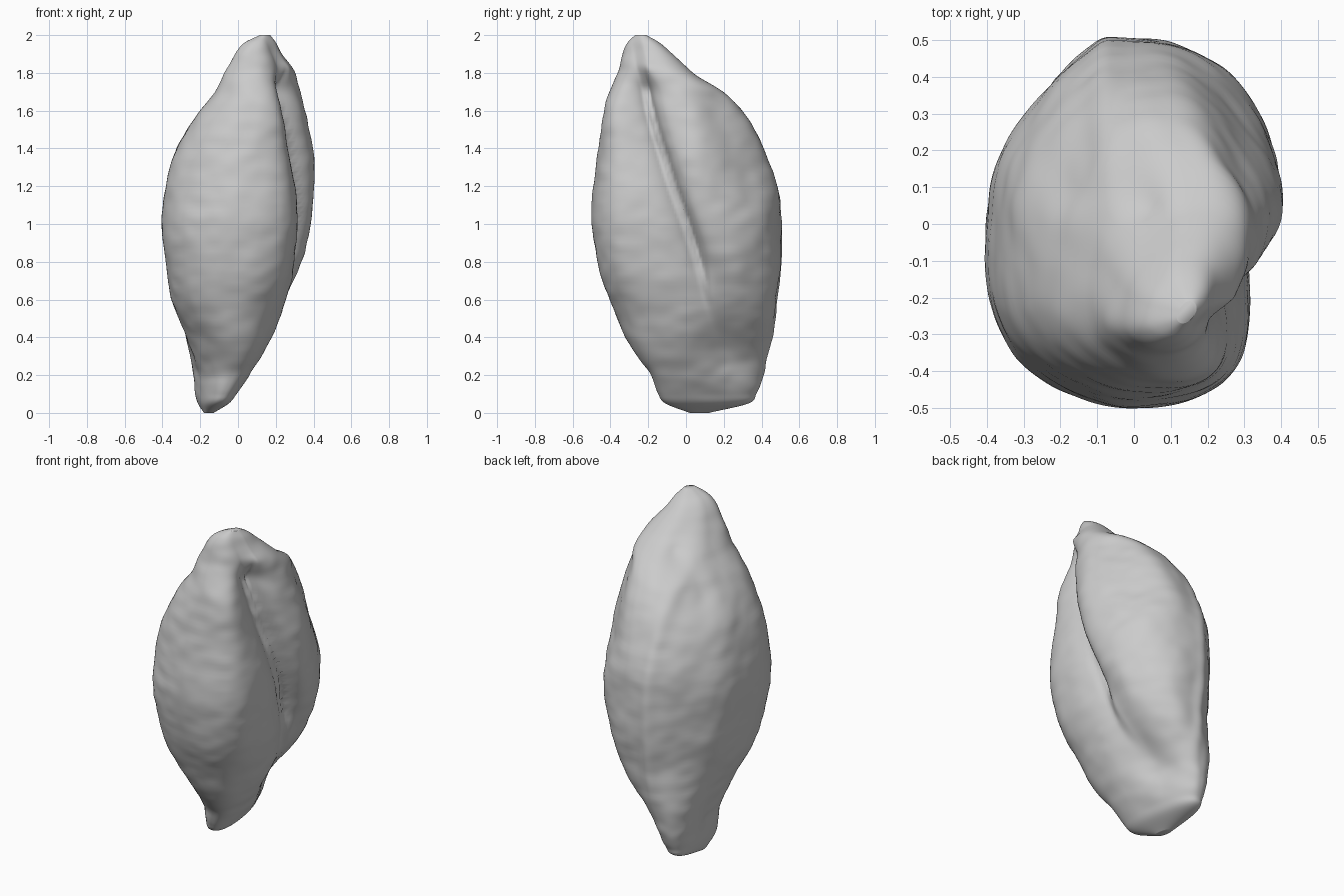
import bpy
import bmesh
import math
from mathutils import Vector, noise

old = bpy.data.objects.get("Cube")
if old:
    bpy.data.objects.remove(old, do_unlink=True)

RINGS, SIDES = 130, 240

# Grain outline: height, then least and greatest x, then least and greatest y
OUTLINE = [
    (0, -.18, -.13, .02, .12),
    (.05, -.21, -.05, -.11, .33),
    (.1, -.22, -.01, -.15, .37),
    (.2, -.23, .06, -.19, .41),
    (.4, -.28, .18, -.32, .45),
    (.6, -.34, .3, -.4, .48),
    (.8, -.38, .37, -.47, .5),
    (1, -.4, .41, -.5, .5),
    (1.2, -.38, .42, -.49, .48),
    (1.4, -.32, .41, -.46, .41),
    (1.6, -.2, .37, -.43, .3),
    (1.7, -.11, .34, -.4, .2),
    (1.8, -.06, .3, -.36, .04),
    (1.9, -.01, .23, -.34, -.07),
    (1.96, .04, .2, -.31, -.14),
    (2, .12, .17, -.27, -.21),
]

# Crease path: height, y, and the greatest x of the lobe in front of it
CREASE = [
    (0, .33, 0), (.2, .27, .1), (.4, .19, .2), (.7, .11, .3), (1, .02, .32),
    (1.2, -.05, .31), (1.6, -.17, .25), (1.9, -.23, .22), (2, -.25, .19),
]


def sample(table, z):
    """Smooth interpolation of the columns of a table at height z."""
    i = next((k for k in range(len(table) - 2) if z < table[k + 1][0]), len(table) - 2)
    a, b = table[i], table[i + 1]
    before, after = table[max(i - 1, 0)], table[min(i + 2, len(table) - 1)]
    h = b[0] - a[0]
    t = (z - a[0]) / h
    result = []
    for c in range(1, len(a)):
        m0 = (b[c] - before[c]) / (b[0] - before[0]) * h
        m1 = (after[c] - a[c]) / (after[0] - a[0]) * h
        result.append(a[c] + t * m0 + t * t * (3 * (b[c] - a[c]) - 2 * m0 - m1)
                      + t ** 3 * (2 * (a[c] - b[c]) + m0 + m1))
    return result


def smooth(low, high, v):
    t = min(max((v - low) / (high - low), 0), 1)
    return t * t * (3 - 2 * t)


def bump(v, centre, width):
    return math.exp(-((v - centre) / width) ** 2)


def surface_point(z, angle):
    x0, x1, y0, y1 = sample(OUTLINE, z)
    c, s = math.cos(angle), math.sin(angle)
    # Rounded section with flatter back flanks on both sides
    power = 2.25
    if s > 0:
        upper = smooth(.95, 1.3, z) * (1 - smooth(1.65, 1.8, z))
        power -= max(0, -c * s) * smooth(.2, .7, z) + 1.3 * max(0, c * s) * upper
    r = (abs(c) ** power + abs(s) ** power) ** (-1 / power)
    # Front left edge of the husk
    r *= 1 + .06 * bump(angle, math.pi * 1.16, .35)
    # The section leans one way at the foot and the other at the tip
    lean = .4 * (1 - smooth(.15, .6, z)) - .25 * smooth(1.6, 1.8, z)
    x = (x0 + x1) / 2 + (x1 - x0) / 2 * r * math.cos(angle + lean)
    y = (y0 + y1) / 2 + (y1 - y0) / 2 * r * s

    # Front lobe is held back from the crease
    crease_y, limit = sample(CREASE, z)
    across = y - crease_y
    front = (1 - smooth(-.05, .02, across)) * smooth(.3, .7, z)
    x -= front * .04 * math.log1p(math.exp((x - limit) / .04))

    # Wide valley and sharp crease between the lobes
    facing = smooth(0, .5, c)
    ends = smooth(.08, .3, z) * (1 - smooth(1.68, 1.85, z))
    sharp = smooth(.6, .9, z)
    x -= facing * ends * ((.05 - .02 * sharp) * bump(across, 0, .13)
                          + .1 * sharp * math.exp(-abs(across) / .03))

    # Germ hollow behind the tip and a faint ridge down the back
    p = Vector((x, y, z))
    out = Vector((c, s, 0))
    behind = smooth(-.3, .5, s)
    for centre, size in (((-.19, .08, 1.56), .1), ((.02, .07, 1.75), .06)):
        p -= out * .025 * behind * bump((p - Vector(centre)).length, 0, size)
    p += out * .012 * bump(x, -.08, .04) * smooth(.3, .9, s) * smooth(.2, .5, z)

    # Wrinkled husk
    fade = smooth(0, .2, z) * (1 - smooth(1.8, 2, z))
    wrinkle = noise.noise(Vector((x * 4, y * 4, z * 4))) * .012
    wrinkle += noise.noise(Vector((x * 9, y * 9, z * 16))) * .005
    return p + out * wrinkle * fade


# Husk surface, with rings packed closer near both tips
bm = bmesh.new()
rings = []
for i in range(RINGS + 1):
    z = 1 - math.cos(math.pi * i / RINGS)
    rings.append([bm.verts.new(surface_point(z, math.tau * j / SIDES)) for j in range(SIDES)])
for low, high in zip(rings, rings[1:]):
    for j in range(SIDES):
        k = (j + 1) % SIDES
        bm.faces.new((low[j], low[k], high[k], high[j]))
bm.faces.new(rings[0][::-1])
bm.faces.new(rings[-1])
bmesh.ops.recalc_face_normals(bm, faces=bm.faces)

mesh = bpy.data.meshes.new("grain")
bm.to_mesh(mesh)
bm.free()
mesh.shade_smooth()
grain = bpy.data.objects.new("grain", mesh)
bpy.context.collection.objects.link(grain)

# Plain grey
grey = bpy.data.materials.new("plain grey")
grey.use_nodes = True
colour = (.6, .6, .6, 1)
grey.diffuse_color = colour
grey.node_tree.nodes["Principled BSDF"].inputs["Base Color"].default_value = colour
mesh.materials.append(grey)
